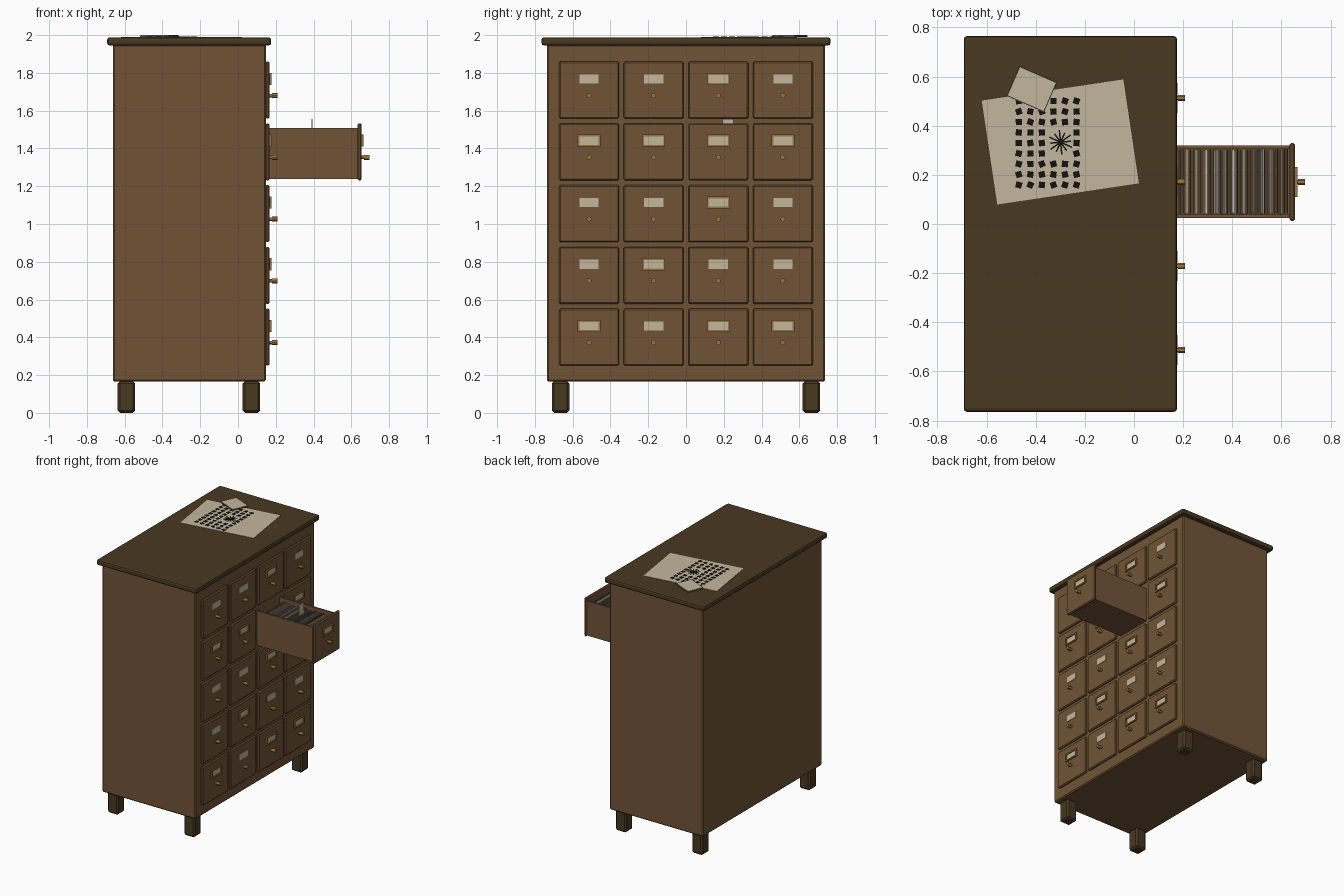
import bpy, bmesh, math, random
from mathutils import Matrix, Vector

if "Cube" in bpy.data.objects:
    bpy.data.objects.remove(bpy.data.objects["Cube"])

random.seed(4)


def mat(name, rgb):
    m = bpy.data.materials.new(name)
    m.diffuse_color = (*rgb, 1)
    m.use_nodes = True
    m.node_tree.nodes["Principled BSDF"].inputs["Base Color"].default_value = m.diffuse_color
    return m


WOOD = mat("medium wood", (0.165, 0.088, 0.037))
DARK = mat("dark wood", (0.066, 0.040, 0.0155))
PAPER = mat("aged paper", (0.55, 0.47, 0.34))
BRASS = mat("brass", (0.33, 0.18, 0.05))
INK = mat("black ink", (0.006, 0.006, 0.006))
GREY = mat("grey card", (0.25, 0.25, 0.23))
BLUE = mat("blue grey card", (0.13, 0.16, 0.18))
TAN = mat("tan card", (0.33, 0.24, 0.15))
COVER = mat("booklet cover", (0.10, 0.095, 0.085))


def finish(name, bm, material, bevel=0.0, segments=1):
    me = bpy.data.meshes.new(name)
    bmesh.ops.recalc_face_normals(bm, faces=bm.faces)
    bm.to_mesh(me)
    bm.free()
    ob = bpy.data.objects.new(name, me)
    bpy.context.collection.objects.link(ob)
    me.materials.append(material)
    if bevel:
        mod = ob.modifiers.new("bevel", 'BEVEL')
        mod.width = bevel
        mod.segments = segments
    return ob


def boxes(name, ranges, material, bevel=0.0, segments=1):
    """One object from boxes given as (x0, x1, y0, y1, z0, z1)."""
    bm = bmesh.new()
    for x0, x1, y0, y1, z0, z1 in ranges:
        m = Matrix.Translation(((x0 + x1) / 2, (y0 + y1) / 2, (z0 + z1) / 2))
        bmesh.ops.create_cube(bm, size=1, matrix=m @ Matrix.Diagonal((x1 - x0, y1 - y0, z1 - z0, 1)))
    return finish(name, bm, material, bevel, segments)


def plates(name, items, material):
    """Flat turned plates given as (x, y, z, length, width, thickness, angle)."""
    bm = bmesh.new()
    for x, y, z, l, w, t, a in items:
        m = Matrix.Translation((x, y, z)) @ Matrix.Rotation(a, 4, 'Z') @ Matrix.Diagonal((l, w, t, 1))
        bmesh.ops.create_cube(bm, size=1, matrix=m)
    return finish(name, bm, material)


# Carcass, top and feet
boxes("cabinet_body", [(-0.663, 0.147, -0.737, 0.737, 0.165, 1.95)], WOOD, 0.008)
boxes("cabinet_top", [(-0.693, 0.175, -0.765, 0.765, 1.945, 1.988)], DARK, 0.013, 2)
boxes("feet", [(x, x + 0.092, y, y + 0.092, 0, 0.168)
               for x in (-0.637, 0.025) for y in (-0.71, 0.618)], DARK, 0.012)

# Drawer fronts with labels, label frames and knobs
FACE, PULL = 0.167, 0.488
OPEN = (3, 2)
FRAMED = {(0, 0), (0, 2), (0, 3), (1, 1), (2, 2), (3, 0), (3, 1), (3, 2), (3, 3), (4, 2)}
fronts, labels, frames = [], [], []
knobs = bmesh.new()
for row in range(5):
    for col in range(4):
        y = -0.513 + 0.342 * col
        z = 0.401 + 0.327 * row
        f = FACE + (PULL if (row, col) == OPEN else 0)
        fronts.append((f - 0.022, f, y - 0.159, y + 0.159, z - 0.151, z + 0.151))
        lz = z + 0.059
        labels.append((f - 0.001, f + 0.003, y - 0.051, y + 0.051, lz - 0.024, lz + 0.024))
        if (row, col) in FRAMED:
            for s in (-1, 1):
                frames.append((f - 0.001, f + 0.01, y - 0.061, y + 0.061,
                               lz + s * 0.027 - 0.005, lz + s * 0.027 + 0.005))
                frames.append((f - 0.001, f + 0.01, y + s * 0.056 - 0.005, y + s * 0.056 + 0.005,
                               lz - 0.022, lz + 0.022))
        for r, x0, x1 in ((0.009, -0.002, 0.018), (0.013, 0.012, 0.041)):
            m = Matrix.Translation((f + (x0 + x1) / 2, y, z - 0.029)) @ Matrix.Rotation(math.pi / 2, 4, 'Y')
            bmesh.ops.create_cone(knobs, cap_ends=True, segments=12, radius1=r, radius2=r,
                                  depth=x1 - x0, matrix=m)
boxes("drawer_fronts", fronts, WOOD, 0.007)
boxes("drawer_labels", labels, PAPER)
boxes("label_frames", frames, BRASS)
knob = finish("drawer_knobs", knobs, BRASS)
bpy.context.view_layer.objects.active = knob
knob.select_set(True)
bpy.ops.object.shade_smooth_by_angle()

# Open drawer box
X0, X1, Y0, Y1, Z0, Z1 = 0.12, 0.636, 0.025, 0.319, 1.238, 1.509
boxes("open_drawer_box", [(X0, X1, Y0, Y0 + 0.013, Z0, Z1), (X0, X1, Y1 - 0.013, Y1, Z0, Z1),
                          (X0, X1, Y0 + 0.013, Y1 - 0.013, Z0, Z0 + 0.014)], WOOD)

# Filed cards, sorted into colour groups
groups = {"grey_cards": (GREY, []), "blue_cards": (BLUE, []), "tan_cards": (TAN, []),
          "wood_tone_cards": (WOOD, []), "paper_cards": (PAPER, [])}
x = 0.17
while x < 0.628:
    key = random.choice(list(groups))
    top = 1.475 + random.uniform(-0.012, 0.015)
    d = random.uniform(-0.003, 0.003)
    groups[key][1].append((x, x + 0.0045, 0.041 + d, 0.303 + d, Z0 + 0.014, top))
    x += 0.0058
for key, (m, items) in groups.items():
    boxes(key, items, m)
boxes("raised_card", [(0.390, 0.394, 0.193, 0.252, 1.40, 1.556)], PAPER)

# Plan sheet on top with a field of marks and a starburst
plates("plan_sheet", [(-0.30, 0.334, 1.989, 0.583, 0.428, 0.004, math.radians(8.5))], PAPER)
star = Vector((-0.299, 0.333))
marks = []
for i in range(6):
    for j in range(9):
        p = Vector((-0.469 + 0.047 * i, 0.159 + 0.0427 * j))
        if (p - star).length > 0.065:
            marks.append((p.x, p.y, 1.9915, 0.025, 0.025, 0.003, random.uniform(-0.4, 0.4)))
plates("sheet_marks", marks, INK)
spokes = []
for k in range(12):
    a = math.tau * k / 12 + 0.1
    r = 0.05 if k % 2 else 0.042
    c = star + Vector((math.cos(a), math.sin(a))) * r / 2
    spokes.append((c.x, c.y, 1.992, r, 0.006, 0.003, a))
plates("starburst", spokes, INK)

# Booklet lying on the sheet
turn = math.radians(-23.5)
plates("booklet_cover", [(-0.416, 0.549, 1.9945, 0.166, 0.132, 0.007, turn)], COVER)
plates("booklet_page", [(-0.416, 0.549, 1.999, 0.158, 0.124, 0.002, turn)], PAPER)
